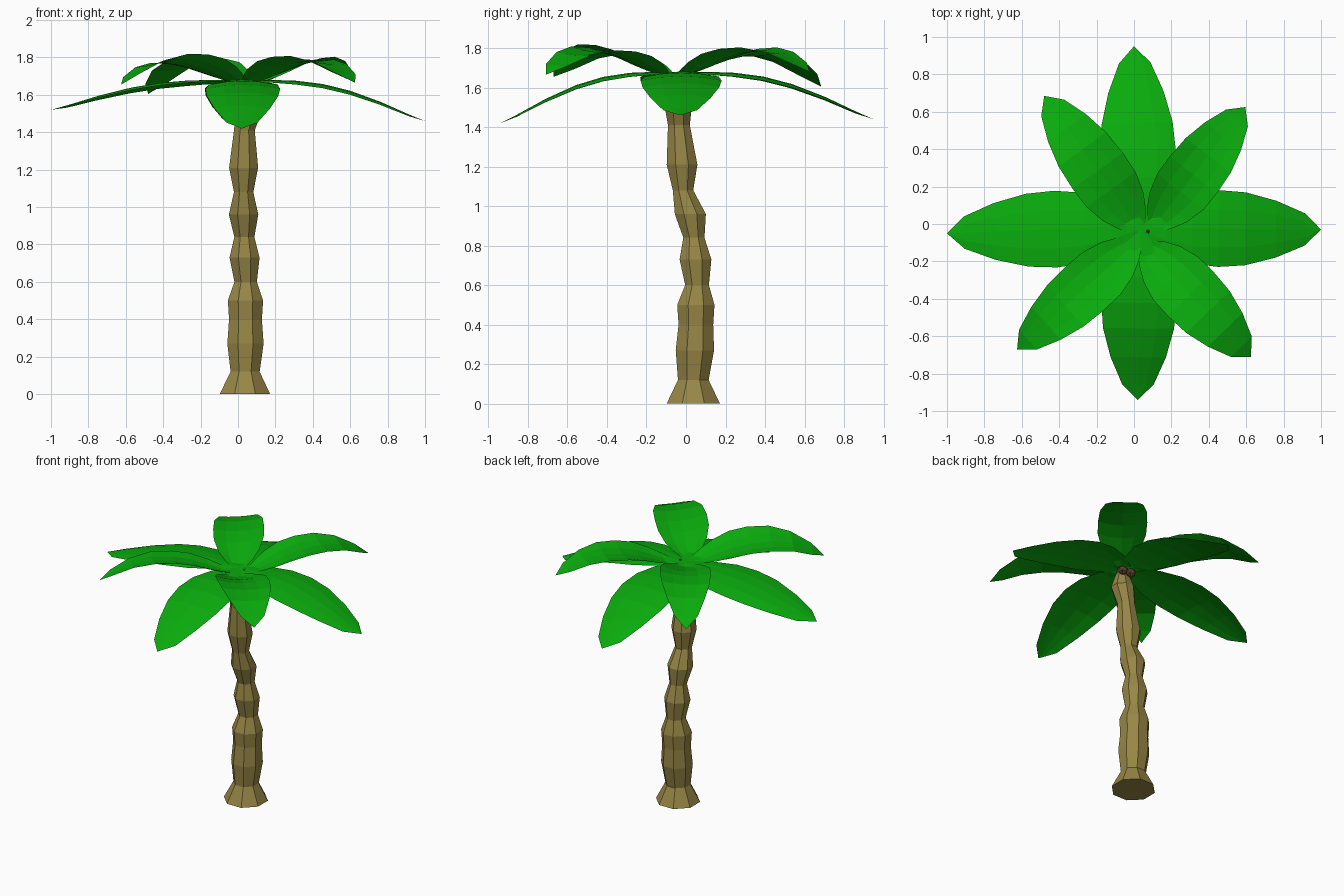
import bpy, bmesh, math
from mathutils import Vector

if "Cube" in bpy.data.objects:
    bpy.data.objects.remove(bpy.data.objects["Cube"])


def material(name, rgb):
    m = bpy.data.materials.new(name)
    m.diffuse_color = (*rgb, 1)
    m.use_nodes = True
    m.node_tree.nodes["Principled BSDF"].inputs["Base Color"].default_value = m.diffuse_color
    return m


def finish(name, bm, mat):
    me = bpy.data.meshes.new(name)
    bm.to_mesh(me)
    bm.free()
    ob = bpy.data.objects.new(name, me)
    ob.data.materials.append(mat)
    bpy.context.collection.objects.link(ob)
    return ob


BARK = material("bark", (0.31, 0.24, 0.06))
GREEN = material("leaf_green", (0.003, 0.41, 0.004))
BROWN = material("coconut_brown", (0.13, 0.06, 0.035))

# Trunk: eight-sided rings (z, centre x, centre y, radius)
RINGS = [
    (0.00, 0.037, 0.037, 0.146), (0.12, 0.038, 0.037, 0.084),
    (0.27, 0.040, 0.045, 0.105), (0.40, 0.040, 0.050, 0.095),
    (0.50, 0.040, 0.050, 0.102), (0.60, 0.041, 0.056, 0.065),
    (0.73, 0.035, 0.048, 0.087), (0.84, 0.034, 0.040, 0.058),
    (0.96, 0.030, 0.022, 0.085), (1.08, 0.030, -0.015, 0.056),
    (1.21, 0.030, -0.020, 0.084), (1.41, 0.034, -0.036, 0.060),
    (1.53, 0.062, -0.040, 0.078), (1.63, 0.060, -0.045, 0.045),
]
bm = bmesh.new()
loops = []
for z, cx, cy, r in RINGS:
    loops.append([bm.verts.new((cx + r * math.cos(math.tau * (k + 0.5) / 8),
                                cy + r * math.sin(math.tau * (k + 0.5) / 8), z))
                  for k in range(8)])
for a, b in zip(loops, loops[1:]):
    for k in range(8):
        n = (k + 1) % 8
        bm.faces.new((a[k], a[n], b[n], b[k]))
bm.faces.new(loops[0][::-1])
bm.faces.new(loops[-1])
finish("trunk", bm, BARK)


def leaf(name, base, tip, width, rows, roll):
    """Curved sheet; rows hold (t along leaf, width factor, height, edge lift)."""
    base, tip = Vector(base), Vector(tip)
    d = tip - base
    side = Vector((-d.y, d.x)).normalized()
    bm = bmesh.new()
    grid = []
    for t, w, z, lift in rows[:-1]:
        row = []
        for s in (-1, -0.5, 0, 0.5, 1):
            p = base + d * t + side * (s * w * width)
            row.append(bm.verts.new((p.x, p.y, z + lift * w * s * s + roll * w * s)))
        grid.append(row)
    for a, b in zip(grid, grid[1:]):
        for i in range(4):
            bm.faces.new((a[i + 1], a[i], b[i], b[i + 1]))
    end = bm.verts.new((tip.x, tip.y, rows[-1][2]))
    for i in range(4):
        bm.faces.new((grid[-1][i + 1], grid[-1][i], end))
    bmesh.ops.recalc_face_normals(bm, faces=bm.faces)
    if sum(f.normal.z for f in bm.faces) < 0:
        bmesh.ops.reverse_faces(bm, faces=bm.faces)
    finish(name, bm, GREEN)


# Lower leaves: along the axes, drooping outward, edges slightly lower
T_LOW = (0, 0.14, 0.28, 0.43, 0.58, 0.75, 0.91, 1)
W_LOW = (0.2, 0.65, 0.92, 1.0, 0.95, 0.74, 0.42, 0)
DROP = (-0.02, 0.0, -0.02, -0.10, -0.26, -0.53, -0.84, -1)
for name, base, tip, width, tip_z, roll in [
        ("leaf_right", (0.04, -0.02), (1.0, -0.03), 0.205, 1.46, 0.0),
        ("leaf_left", (0.02, -0.01), (-1.0, -0.05), 0.205, 1.52, 0.01),
        ("leaf_back", (0.04, -0.03), (0.0, 0.95), 0.20, 1.44, 0.0),
        ("leaf_front", (0.03, -0.03), (0.02, -0.94), 0.20, 1.42, 0.0)]:
    rows = [(t, w, 1.68 + k * (1.68 - tip_z), -0.022)
            for t, w, k in zip(T_LOW, W_LOW, DROP)]
    leaf(name, base, tip, width, rows, roll)

# Upper leaves: diagonal, arching up, cupped near the trunk
T_UP = (0, 0.08, 0.17, 0.30, 0.44, 0.60, 0.76, 0.91, 1)
W_UP = (0.22, 0.55, 0.80, 0.98, 1.0, 0.95, 0.76, 0.46, 0)
Z_UP = (1.66, 1.675, 1.70, 1.74, 1.77, 1.785, 1.77, 1.72, 1.675)
for name, base, tip, width, sag, roll in [
        ("leaf_back_right", (0.10, -0.02), (0.595, 0.625), 0.16, -0.005, 0.0),
        ("leaf_front_right", (0.05, -0.11), (0.625, -0.71), 0.17, 0.01, -0.01),
        ("leaf_front_left", (0.02, -0.09), (-0.625, -0.67), 0.155, 0.02, 0.025),
        ("leaf_back_left", (0.03, -0.03), (-0.48, 0.685), 0.165, 0.07, -0.01)]:
    rows = [(t, w, z - sag * t * t, 0.045 * (1 - t))
            for t, w, z in zip(T_UP, W_UP, Z_UP)]
    leaf(name, base, tip, width, rows, roll)

# Coconuts clustered under the crown
for i, p in enumerate([(0.075, -0.04, 1.648), (0.10, 0.01, 1.63), (0.05, 0.03, 1.62)]):
    bm = bmesh.new()
    bmesh.ops.create_icosphere(bm, subdivisions=1, radius=0.034)
    ob = finish(f"coconut_{i + 1}", bm, BROWN)
    ob.location = p
